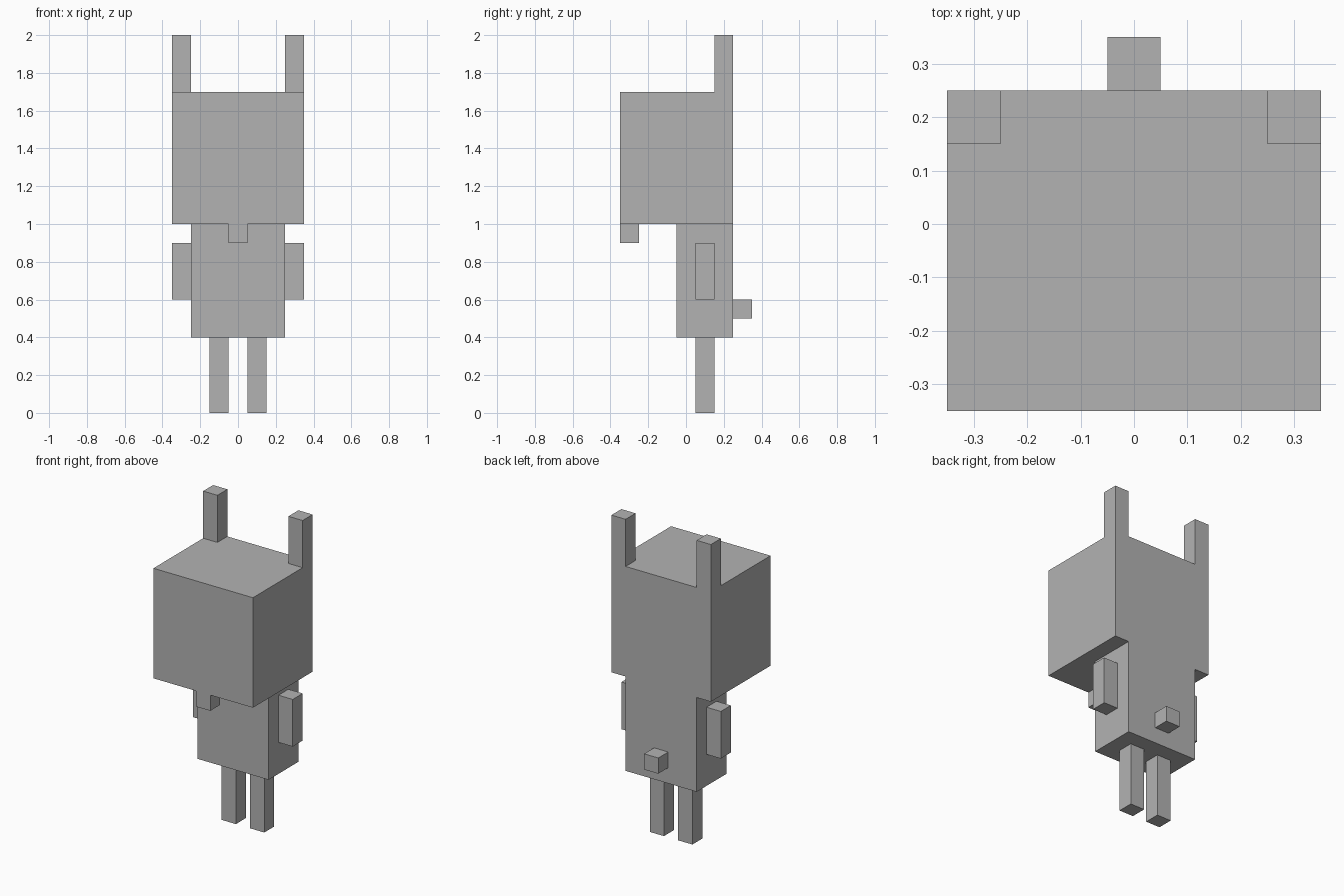
import bpy
from mathutils import Vector

cube = bpy.data.objects.get("Cube")
if cube:
    bpy.data.objects.remove(cube, do_unlink=True)

# Single plain grey
GREY = (0.45, 0.45, 0.45, 1)
grey = bpy.data.materials.new("plain_grey")
grey.use_nodes = True
grey.diffuse_color = GREY
grey.node_tree.nodes["Principled BSDF"].inputs["Base Color"].default_value = GREY


def box(name, low, high):
    """Add a flat-faced box between two opposite corners."""
    low, high = Vector(low), Vector(high)
    bpy.ops.mesh.primitive_cube_add(size=1, location=(low + high) / 2)
    obj = bpy.context.object
    obj.name = name
    obj.scale = high - low
    bpy.ops.object.transform_apply(location=False, rotation=False, scale=True)
    obj.data.materials.append(grey)
    return obj


def box_pair(name, low, high):
    """Add a box on the left (+x) and its mirror on the right."""
    box("left_" + name, low, high)
    box("right_" + name, (-high[0], low[1], low[2]), (-low[0], high[1], high[2]))


# Head with the small snout hanging under its front edge
box("head", (-0.35, -0.35, 1.0), (0.35, 0.25, 1.7))
box("snout", (-0.05, -0.35, 0.9), (0.05, -0.25, 1.0))

# Torso and stub tail
box("body", (-0.25, -0.05, 0.4), (0.25, 0.25, 1.0))
box("tail", (-0.05, 0.25, 0.5), (0.05, 0.35, 0.6))

# Paired ears, arms and legs
box_pair("ear", (0.25, 0.15, 1.7), (0.35, 0.25, 2.0))
box_pair("arm", (0.25, 0.05, 0.6), (0.35, 0.15, 0.9))
box_pair("leg", (0.05, 0.05, 0.0), (0.15, 0.15, 0.4))
